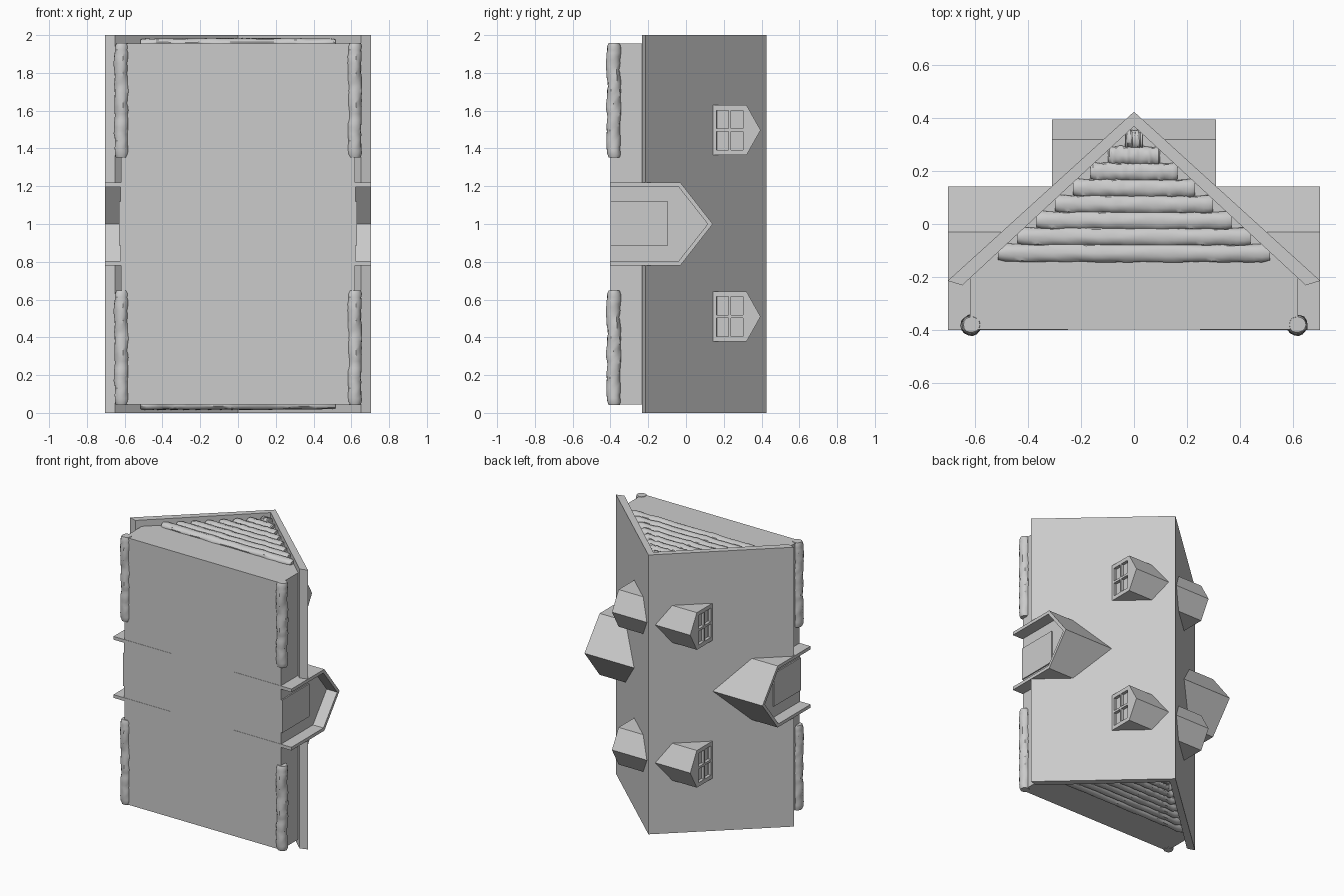
import bpy, bmesh, math
from mathutils import Matrix, Vector, noise

if "Cube" in bpy.data.objects:
    bpy.data.objects.remove(bpy.data.objects["Cube"])


def add_object(name, bm, smooth=False):
    bmesh.ops.recalc_face_normals(bm, faces=bm.faces[:])
    me = bpy.data.meshes.new(name)
    bm.to_mesh(me)
    bm.free()
    ob = bpy.data.objects.new(name, me)
    bpy.context.collection.objects.link(ob)
    if smooth:
        bpy.ops.object.select_all(action='DESELECT')
        ob.select_set(True)
        bpy.context.view_layer.objects.active = ob
        bpy.ops.object.shade_smooth_by_angle(angle=math.radians(35))
    return ob


def prism(name, profile, a, b, axis='z'):
    """Extrude a 2D profile: (x, y) along z, or (y, z) along x."""
    put = (lambda p, t: (p[0], p[1], t)) if axis == 'z' else (lambda p, t: (t, p[0], p[1]))
    bm = bmesh.new()
    lo = [bm.verts.new(put(p, a)) for p in profile]
    hi = [bm.verts.new(put(p, b)) for p in profile]
    bm.faces.new(lo)
    bm.faces.new(hi)
    n = len(profile)
    for i in range(n):
        j = (i + 1) % n
        bm.faces.new((lo[i], lo[j], hi[j], hi[i]))
    return add_object(name, bm)


def boxes(name, ranges):
    bm = bmesh.new()
    for x0, x1, y0, y1, z0, z1 in ranges:
        m = (Matrix.Translation(((x0 + x1) / 2, (y0 + y1) / 2, (z0 + z1) / 2))
             @ Matrix.Diagonal((abs(x1 - x0), y1 - y0, z1 - z0, 1)))
        bmesh.ops.create_cube(bm, size=1, matrix=m)
    return add_object(name, bm)


def cut(ob, cutter):
    mod = ob.modifiers.new("cut", 'BOOLEAN')
    mod.operation = 'DIFFERENCE'
    mod.solver = 'EXACT'
    mod.object = cutter
    cutter.hide_render = True
    cutter.hide_viewport = True


def log(name, matrix, half, r, seed, rings=34, sides=14):
    """Gnarled log along local z; detail is shared, so short logs look tighter."""
    bm = bmesh.new()
    rows = []
    for i in range(rings + 1):
        t = i / rings * 2 - 1
        end = 0.82 if i in (0, rings) else 1.0
        bend = noise.noise(Vector((t * 2.5, seed, 3))) * r * 0.2
        row = []
        for k in range(sides):
            a = 2 * math.pi * k / sides
            c, s = math.cos(a), math.sin(a)
            w = (noise.noise(Vector((c * 1.3, s * 1.3 + seed, t * 6))) * 0.16
                 + noise.noise(Vector((c * 3, s * 3 + seed, t * 14))) * 0.09)
            rr = r * end * (1 + w)
            row.append(bm.verts.new((c * rr + bend, s * rr + bend, t * half)))
        rows.append(row)
    for p, q in zip(rows, rows[1:]):
        for k in range(sides):
            j = (k + 1) % sides
            bm.faces.new((p[k], p[j], q[j], q[k]))
    bm.faces.new(rows[0])
    bm.faces.new(rows[-1])
    bm.transform(matrix)
    return add_object(name, bm, smooth=True)


# Main house body, lying on its gable end
prism("house_body", [(-0.62, -0.40), (0.62, -0.40), (0.62, -0.20), (0, 0.375), (-0.62, -0.20)],
      0.045, 1.955)

# Folded roof, notched where the entrance dormers pass through the eaves
roof = prism("roof", [(-0.705, -0.215), (0, 0.425), (0.705, -0.215), (0.65, -0.232),
                      (0, 0.37), (-0.65, -0.232)], 0, 2)
cut(roof, boxes("roof_notch_cutter", [(s * 0.60, s * 0.80, -0.5, 0.0, 0.79, 1.21) for s in (-1, 1)]))

for s, side in ((-1, "left"), (1, "right")):
    # Entrance dormer: open frame, recessed panel and door
    prism("entrance_frame_" + side,
          [(-0.402, 0.78), (-0.03, 0.78), (0.142, 1.0), (-0.03, 1.22), (-0.402, 1.22),
           (-0.402, 1.197), (-0.04, 1.197), (0.115, 1.0), (-0.04, 0.803), (-0.402, 0.803)],
          s * 0.25, s * 0.705, 'x')
    prism("entrance_panel_" + side,
          [(-0.399, 0.79), (-0.035, 0.79), (0.125, 1.0), (-0.035, 1.21), (-0.399, 1.21)],
          s * 0.26, s * 0.622, 'x')
    boxes("door_" + side, [(s * 0.60, s * 0.631, -0.399, -0.095, 0.885, 1.12)])

    # Window dormers with four recessed panes
    for zc, level in ((0.51, "low"), (1.497, "high")):
        dormer = prism(f"window_dormer_{side}_{level}",
                       [(0.142, zc - 0.133), (0.32, zc - 0.133), (0.395, zc),
                        (0.32, zc + 0.133), (0.142, zc + 0.133)], s * 0.02, s * 0.31, 'x')
        panes = [(s * 0.288, s * 0.35, y0, y0 + 0.063, zc + z0, zc + z0 + 0.097)
                 for y0 in (0.162, 0.238) for z0 in (-0.105, 0.008)]
        cut(dormer, boxes(f"pane_cutter_{side}_{level}", panes))

    # Foundation logs along the walls
    for zc, level in ((0.345, "low"), (1.655, "high")):
        log(f"foundation_log_{side}_{level}", Matrix.Translation((s * 0.617, -0.383, zc)),
            0.303, 0.037, 2.0)

# Gable siding: log courses narrowing toward the ridge, on both ends
for zc, end in ((0.043, "bottom"), (1.957, "top")):
    for i in range(8):
        y = -0.11 + i * 0.0615
        half = 0.515 * (0.355 - y) / 0.465 * (1 - 0.012 * i)
        lie = Matrix.Translation((0, y, zc)) @ Matrix.Diagonal((1, 1, 0.75, 1)) \
            @ Matrix.Rotation(math.pi / 2, 4, 'Y')
        log(f"gable_log_{end}_{i + 1}", lie, half, 0.034, 5.0)
